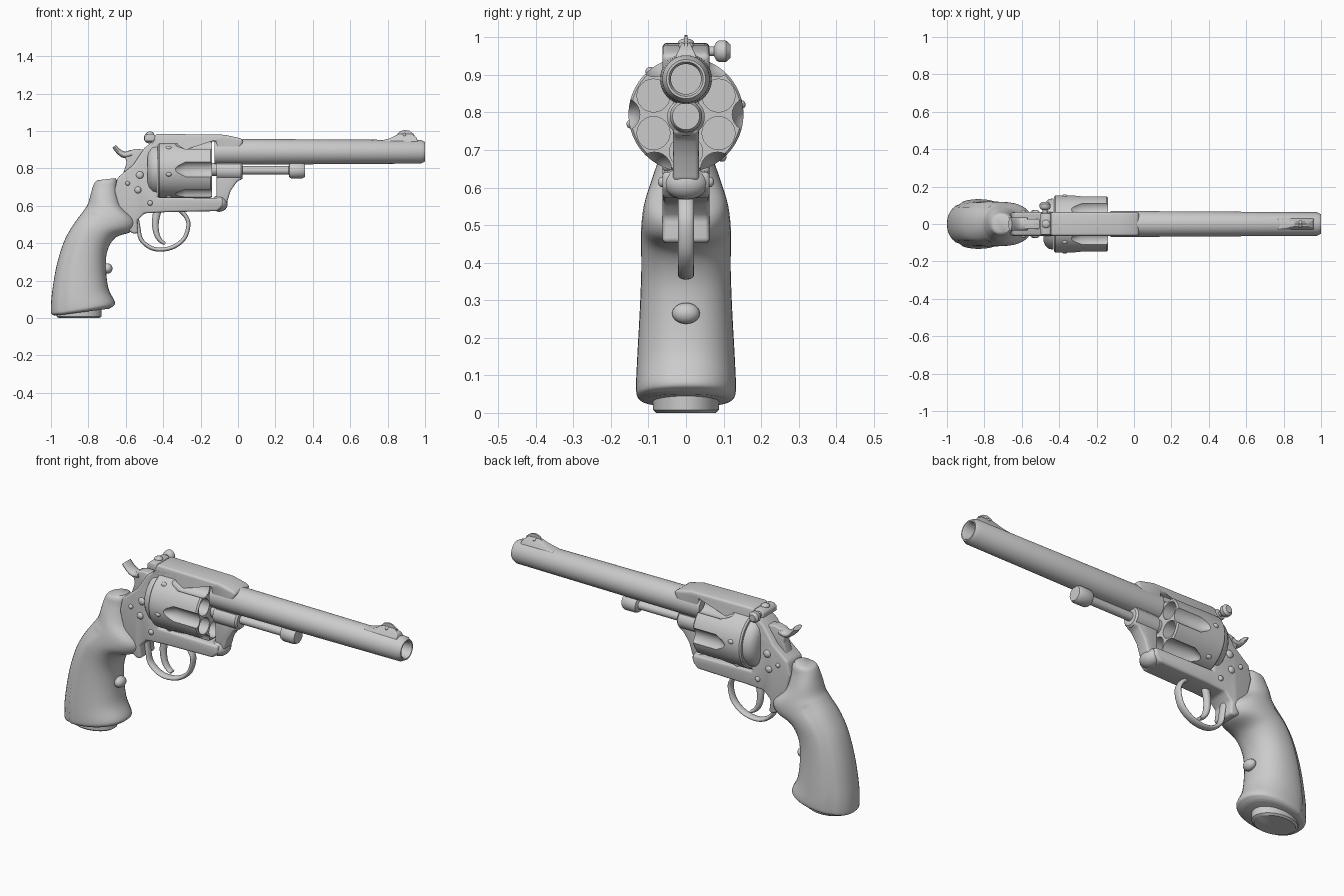
import bpy, bmesh
from math import sin, cos, pi, radians, copysign
from mathutils import Vector, Matrix

if "Cube" in bpy.data.objects:
    bpy.data.objects.remove(bpy.data.objects["Cube"])


def finish(name, bm, bevel=0, cutter=None, angle=35):
    bmesh.ops.recalc_face_normals(bm, faces=bm.faces)
    me = bpy.data.meshes.new(name)
    bm.to_mesh(me)
    bm.free()
    ob = bpy.data.objects.new(name, me)
    bpy.context.collection.objects.link(ob)
    bpy.ops.object.select_all(action='DESELECT')
    ob.select_set(True)
    bpy.context.view_layer.objects.active = ob
    if cutter:
        m = ob.modifiers.new("cut", 'BOOLEAN')
        m.operation, m.solver, m.object = 'DIFFERENCE', 'EXACT', cutter
        bpy.ops.object.modifier_apply(modifier=m.name)
    if bevel:
        m = ob.modifiers.new("bevel", 'BEVEL')
        m.width, m.segments, m.limit_method = bevel, 3, 'ANGLE'
        m.angle_limit = radians(25)
        bpy.ops.object.modifier_apply(modifier=m.name)
    bpy.ops.object.shade_smooth_by_angle(angle=radians(angle))
    return ob


def smooth_path(pts, n=6):
    """Catmull-Rom interpolation through tuples of any length."""
    v = [Vector(p) for p in pts]
    out = []
    for i in range(len(v) - 1):
        a, b, c, d = v[max(i - 1, 0)], v[i], v[i + 1], v[min(i + 2, len(v) - 1)]
        for k in range(n):
            t = k / n
            out.append(b + (c - a) * (t / 2) + (a * 2 - b * 5 + c * 4 - d) * (t * t / 2)
                       + (b * 3 - a - c * 3 + d) * (t ** 3 / 2))
    return out + [v[-1]]


def skin(bm, rings):
    rows = [[bm.verts.new(p) for p in r] for r in rings]
    n = len(rows[0])
    for a, b in zip(rows, rows[1:]):
        for i in range(n):
            bm.faces.new((a[i], a[(i + 1) % n], b[(i + 1) % n], b[i]))
    bm.faces.new(rows[0])
    bm.faces.new(rows[-1])


def lathe(bm, profile, y=0, z=0, seg=48):
    """Turn (x, radius) pairs about an axis parallel to x."""
    skin(bm, [[(x, y + r * cos(2 * pi * i / seg), z + r * sin(2 * pi * i / seg))
               for i in range(seg)] for x, r in profile])


def turned(name, profile, z, seg=48, **kw):
    bm = bmesh.new()
    lathe(bm, profile, 0, z, seg)
    return finish(name, bm, **kw)


def plate(name, outline, half, bevel=0, top_half=None):
    """Extrude an xz outline along y; top_half narrows the highest points."""
    bm = bmesh.new()
    zs = [p[1] for p in outline]
    lo, hi = min(zs), max(zs)
    end = half if top_half is None else top_half
    w = [half + (end - half) * (z - lo) / (hi - lo) for z in zs]
    skin(bm, [[(x, s * h, z) for (x, z), h in zip(outline, w)] for s in (-1, 1)])
    return finish(name, bm, bevel)


def balls(name, items):
    """Ellipsoids from (centre, radii)."""
    bm = bmesh.new()
    for c, r in items:
        bmesh.ops.create_uvsphere(bm, u_segments=20, v_segments=12, radius=1,
                                  matrix=Matrix.Translation(c) @ Matrix.Diagonal((*r, 1)))
    return finish(name, bm, angle=60)


def strap(name, pts, half_width, thick):
    """Sweep an oval section along an xz path; thick holds start and end values."""
    path = smooth_path(pts)
    rings = []
    for i, p in enumerate(path):
        d = (path[min(i + 1, len(path) - 1)] - path[max(i - 1, 0)]).normalized()
        t = thick[0] + (thick[1] - thick[0]) * i / (len(path) - 1)
        rings.append([(p[0] - d[1] * t * cos(a), half_width * sin(a), p[1] + d[0] * t * cos(a))
                      for a in (2 * pi * k / 16 for k in range(16))])
    bm = bmesh.new()
    skin(bm, rings)
    finish(name, bm, angle=50)


# Grip: back x, back z, front x, front z, half width
sections = [(-.975, .014, -.69, .05, .11), (-.993, .018, -.67, .062, .126),
            (-1.0, .04, -.658, .085, .133), (-.995, .13, -.693, .16, .13),
            (-.97, .28, -.706, .27, .123), (-.93, .41, -.698, .36, .119),
            (-.88, .50, -.655, .43, .12), (-.825, .575, -.565, .465, .117),
            (-.803, .61, -.545, .52, .108), (-.788, .66, -.615, .595, .088),
            (-.775, .705, -.64, .68, .067), (-.762, .73, -.645, .728, .058),
            (-.745, .738, -.655, .748, .045)]
rings = []
for bx, bz, fx, fz, w in smooth_path(sections, 5):
    ring = []
    for i in range(40):
        a = 2 * pi * i / 40
        c, s = cos(a), sin(a)
        groove = .955 if i in (14, 26) and bz < .58 else 1
        k = (1 - c) / 2
        c = copysign(abs(c) ** .9, c)
        ring.append(((bx + fx) / 2 + (fx - bx) / 2 * c * groove,
                     w * copysign(abs(s) ** .9, s) * groove,
                     (bz + fz) / 2 + (fz - bz) / 2 * c))
    rings.append(ring)
bm = bmesh.new()
skin(bm, rings)
finish("grip", bm, angle=50)

# Butt plate and grip stud
bm = bmesh.new()
skin(bm, [[(-.85 + .12 * s * cos(a), .088 * s * sin(a), z)
           for a in (2 * pi * i / 40 for i in range(40))]
          for z, s in ((0, .9), (.008, 1), (.05, 1))])
finish("butt_plate", bm)
balls("grip_stud", [((-.698, 0, .265), (.027, .037, .028))])

# Frame: strap over the cylinder, rear body and lower bar in one outline
plate("frame", [(-.07, .98), (-.44, .985), (-.455, .945), (-.50, .91), (-.56, .82),
                (-.645, .75), (-.66, .68), (-.63, .56), (-.59, .47), (-.56, .45),
                (-.532, .455), (-.54, .52), (-.50, .56), (-.39, .566), (-.11, .572),
                (-.08, .60), (-.08, .642), (-.43, .645), (-.43, .945), (-.115, .945),
                (-.115, .885), (.0, .885), (.03, .95), (.01, .962)], .063, .012)
balls("frame_nose", [((-.10, 0, .612), (.045, .06, .044))])
turned("recoil_shield", [(-.485, .09), (-.475, .115), (-.455, .133), (-.43, .137)], .795)

# Yoke column below the barrel
plate("yoke", [(-.115, .86), (.022, .86), (.022, .745), (-.005, .73), (-.04, .68),
               (-.058, .62), (-.115, .60)], .034, .01)
turned("yoke_collar", [(-.115, .05), (.015, .05), (.024, .042)], .788)

# Cylinder with six chambers and six flutes
bm = bmesh.new()
for i in range(6):
    a = radians(60 * i)
    lathe(bm, [(-.35, .004), (-.32, .026), (-.28, .045), (-.1, .045)],
          .168 * cos(a), .795 + .168 * sin(a), 24)
    a += radians(30)
    lathe(bm, [(-.40, .044), (-.1, .044)], .1 * cos(a), .795 + .1 * sin(a), 24)
cutter = finish("cylinder_cutter", bm)
turned("cylinder", [(-.428, .146), (-.42, .153), (-.148, .153), (-.14, .147)], .795, 72,
       cutter=cutter)
bpy.data.objects.remove(cutter)
turned("cylinder_pin", [(-.15, .035), (-.11, .035)], .795)
balls("cylinder_stops", [((-.37, .149 * cos(radians(a)), .795 + .149 * sin(radians(a))),
                          (.016, .012, .012)) for a in range(10, 370, 60)])

# Barrel with open bore, ejector rod with knob
turned("barrel", [(.6, .040), (.99, .040), (1.0, .046), (1.0, .052), (.978, .063),
                  (.0, .069), (-.125, .069)], .889, 64)
turned("ejector_rod", [(0, .022), (.27, .022), (.275, .038), (.285, .043), (.345, .043),
                       (.358, .036)], .79)

# Front sight: ramp base, blade and pin
plate("front_sight_ramp", [(.76, .935), (.77, .95), (.81, .96), (.86, .985), (.93, .985),
                           (.955, .965), (.965, .935)], .034, .003, .011)
plate("front_sight_blade", [(.84, .97), (.865, .998), (.89, 1.006), (.915, 1.002),
                            (.94, .985), (.945, .97)], .004)
balls("front_sight_pin", [((.89, 0, .978), (.011, .02, .011))])

# Rear sight with side adjusting knob
plate("rear_sight", [(-.50, .945), (-.50, .97), (-.485, .985), (-.45, .985), (-.43, .945)],
      .058, .006)
bm = bmesh.new()
lathe(bm, [(.04, .013), (.075, .013), (.08, .024), (.088, .029), (.106, .029), (.118, .018)],
      .475, .963, 24)
for v in bm.verts:
    v.co = (-v.co.y, v.co.x, v.co.z)
finish("rear_sight_knob", bm)
balls("rear_sight_screw", [((-.47, 0, .985), (.022, .022, .012))])

# Hammer body and spur
plate("hammer", [(-.615, .77), (-.595, .83), (-.605, .865), (-.585, .895), (-.545, .905),
                 (-.50, .90), (-.48, .80)], .027, .006)
strap("hammer_spur", [(-.57, .88), (-.605, .872), (-.635, .888), (-.662, .918)],
      .034, (.02, .012))

# Trigger and guard
strap("trigger_guard", [(-.545, .56), (-.532, .48), (-.518, .42), (-.47, .378), (-.41, .366),
                        (-.34, .383), (-.285, .43), (-.265, .50), (-.28, .545), (-.31, .575)],
      .021, (.011, .011))
strap("trigger", [(-.43, .58), (-.442, .51), (-.435, .45), (-.415, .415), (-.39, .398)],
      .018, (.022, .008))

# Frame screws on both sides
balls("frame_screws", [((x, s * .063, z), (r, .012, r)) for s in (-1, 1)
                       for x, z, r in ((-.525, .765, .02), (-.535, .685, .018),
                                       (-.47, .615, .014), (-.59, .72, .012))])
